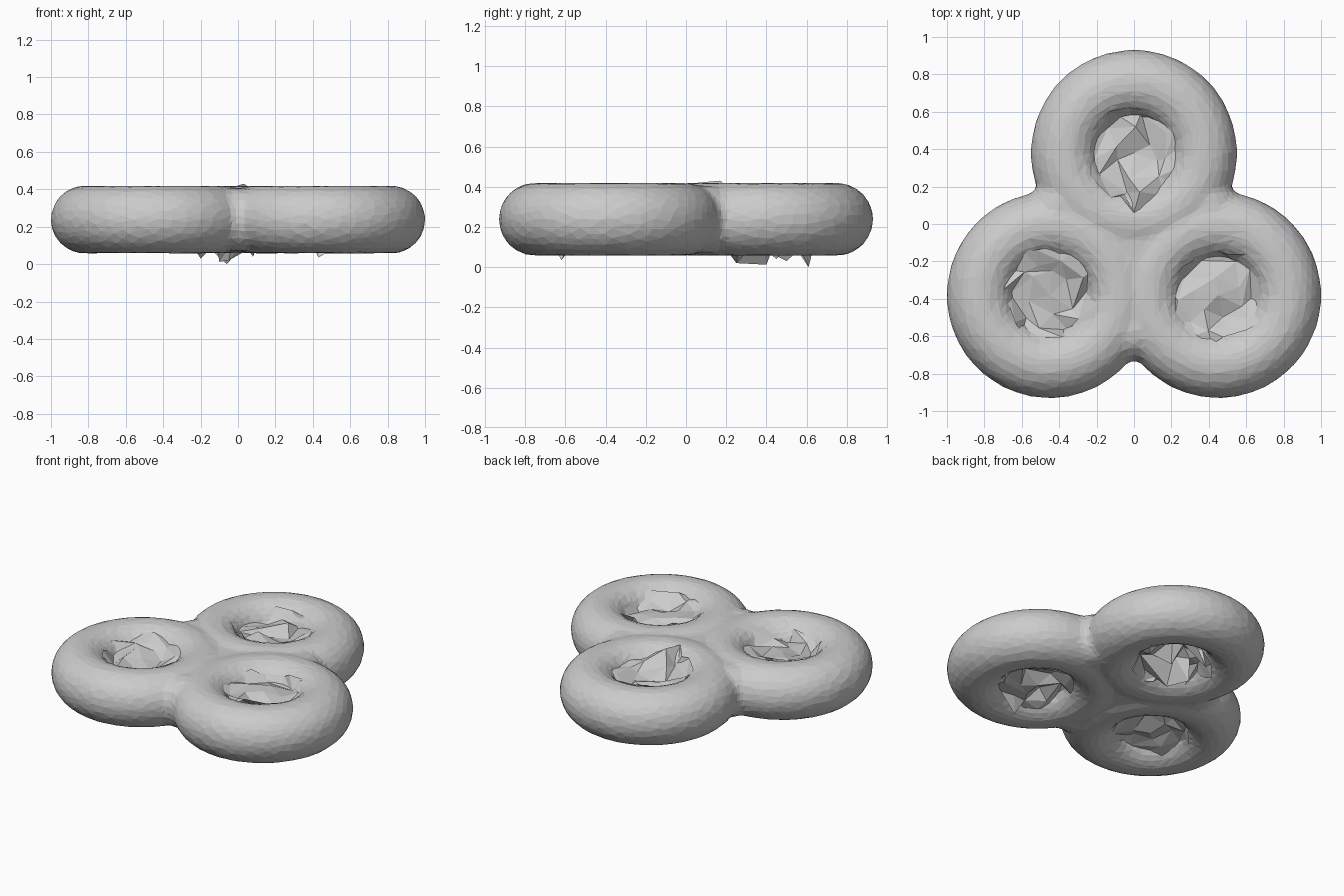
import bpy, bmesh, math, random
from mathutils import Vector

if "Cube" in bpy.data.objects:
    bpy.data.objects.remove(bpy.data.objects["Cube"])

random.seed(4)
ZC, R, r = 0.238, 0.37, 0.182
CENTRES = [Vector((0, 0.38)), Vector((-0.45, -0.38)), Vector((0.45, -0.38))]


def blob(loc, size, rot=0):
    # squashed sphere used to fill the webs between rings
    bpy.ops.mesh.primitive_uv_sphere_add(segments=24, ring_count=16, location=loc, rotation=(0, 0, rot))
    ob = bpy.context.object
    ob.scale = size
    return ob


# three rings
pieces = []
for c in CENTRES:
    bpy.ops.mesh.primitive_torus_add(location=(c.x, c.y, ZC), major_radius=R, minor_radius=r,
                                     major_segments=64, minor_segments=28)
    pieces.append(bpy.context.object)

# webs in the middle and in each outer notch
mid = Vector((0, -0.133))
bpy.ops.mesh.primitive_cylinder_add(vertices=24, radius=0.15, depth=0.32, location=(mid.x, mid.y, ZC))
pieces.append(bpy.context.object)
for i in range(3):
    a, b = CENTRES[i], CENTRES[(i + 1) % 3]
    m = (a + b) / 2
    d = (m - mid).normalized()
    p = m + d * 0.2
    pieces.append(blob((p.x, p.y, ZC), (0.155, 0.13, 0.17), math.atan2(d.y, d.x)))

# fuse into one lightly faceted body
bpy.ops.object.select_all(action='DESELECT')
for p in pieces:
    p.select_set(True)
bpy.context.view_layer.objects.active = pieces[0]
bpy.ops.object.join()
body = bpy.context.object
body.name = "triple_ring_body"
mod = body.modifiers.new("fuse", 'REMESH')
mod.mode = 'VOXEL'
mod.voxel_size = 0.025
mod = body.modifiers.new("soften", 'SMOOTH')
mod.factor, mod.iterations = 0.5, 5
mod = body.modifiers.new("facet", 'DECIMATE')
mod.ratio = 0.16


def crumpled_sheet(name, c, side, depth, extra=()):
    # jagged membrane across a hole; side +1 = upper, -1 = lower
    bm = bmesh.new()
    rings = [(0.0, 1), (0.12, 6), (0.2, 10), (0.26, 16)]
    loops = []
    for k, (rad, n) in enumerate(rings):
        loop = []
        for j in range(n):
            ang = 2 * math.pi * (j + random.uniform(-0.3, 0.3) + 0.5 * k) / n
            q = rad + (random.uniform(-0.035, 0.025) if k else 0)
            h = depth + random.uniform(-0.035, 0.035) + (0.035 if k == 3 else 0)
            loop.append(bm.verts.new((c.x + q * math.cos(ang), c.y + q * math.sin(ang), ZC + side * h)))
        loops.append(loop)
    # pull chosen points out to spikes
    bm.verts.ensure_lookup_table()
    for tx, ty, tz in extra:
        v = min(bm.verts, key=lambda w: (w.co.x - tx) ** 2 + (w.co.y - ty) ** 2)
        v.co = (tx, ty, tz)
    # zip neighbouring loops with triangles
    for A, B in zip(loops, loops[1:]):
        na, nb = len(A), len(B)
        if na == 1:
            for j in range(nb):
                bm.faces.new((A[0], B[j], B[(j + 1) % nb]))
            continue
        i = j = 0
        while i < na or j < nb:
            if j < nb and (i >= na or (j + 1) / nb <= (i + 1) / na):
                bm.faces.new((A[i % na], B[j % nb], B[(j + 1) % nb]))
                j += 1
            else:
                bm.faces.new((A[i % na], B[j % nb], A[(i + 1) % na]))
                i += 1
    if side < 0:
        bmesh.ops.reverse_faces(bm, faces=bm.faces[:])
    me = bpy.data.meshes.new(name)
    bm.to_mesh(me)
    bm.free()
    ob = bpy.data.objects.new(name, me)
    bpy.context.collection.objects.link(ob)


# crumpled membranes, with the drooping one under the rear ring
names = ["rear", "left", "right"]
for n, c in zip(names, CENTRES):
    rear = n == "rear"
    crumpled_sheet(n + "_upper_membrane", c, 1, 0.09,
                   [(0.03, 0.17, 0.43), (0.0, 0.06, 0.42)] if rear else [])
    low = [(-0.06, 0.61, 0.0), (-0.1, 0.4, 0.012), (-0.05, 0.25, 0.02),
           (-0.2, 0.5, 0.03), (0.08, 0.45, 0.04)] if rear else []
    if n == "right":
        low = [(0.43, -0.62, 0.035)]
    crumpled_sheet(n + "_lower_membrane", c, -1, 0.09, low)
